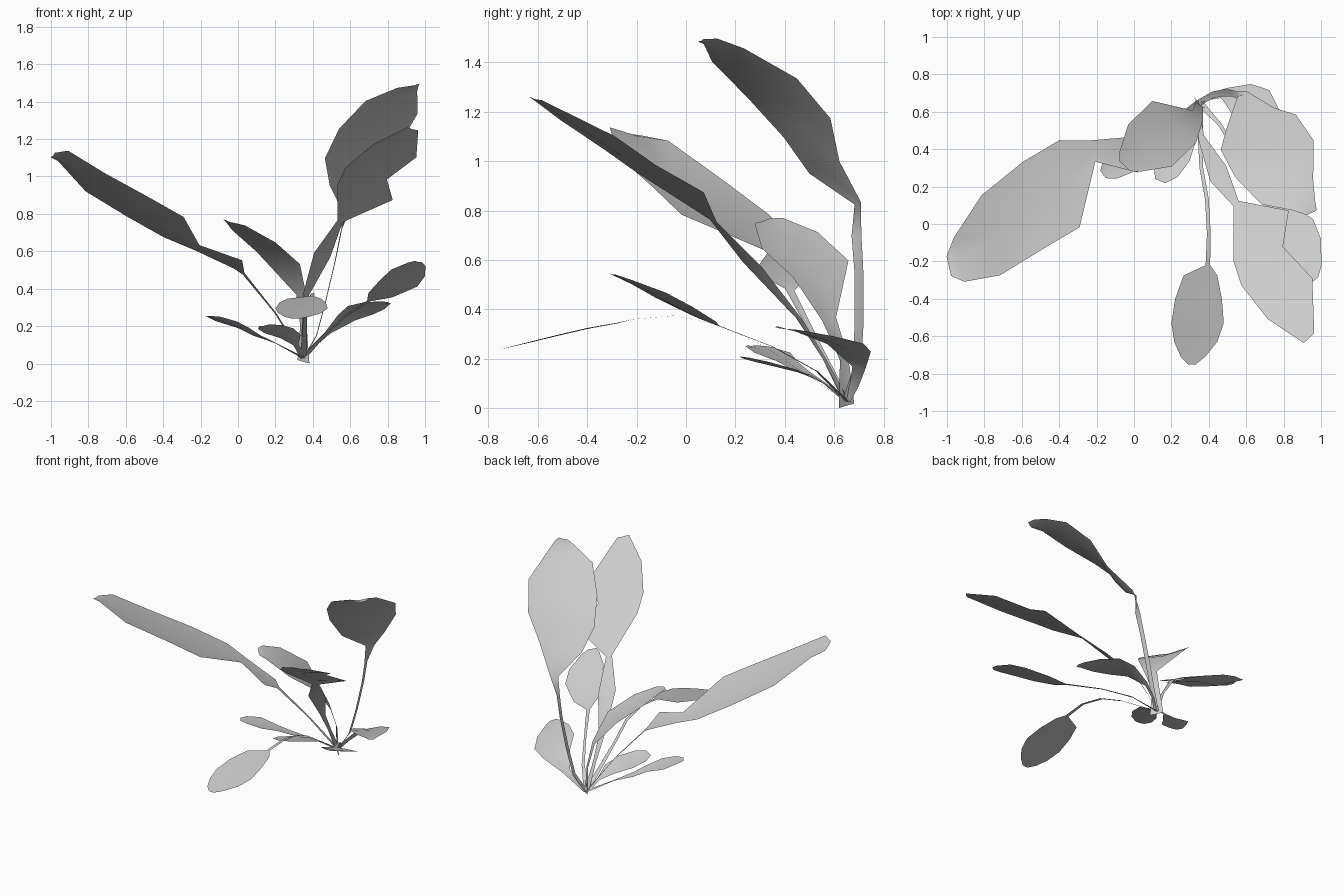
import bpy
from mathutils import Vector

BASE = (0.35, 0.65, 0.03, 0.018)


def leaf(name, side, spine, fold=0.1, stem_side=None, stem=0):
    """V-folded ribbon: spine stations are (x, y, z, half width).
    The first `stem` stations may face another way (stem_side)."""
    pts = [Vector(p[:3]) for p in spine]
    blade = Vector(side).normalized()
    verts, faces = [], []
    for i, p in enumerate(pts):
        s = Vector(stem_side).normalized() if i < stem else blade
        t = pts[min(i + 1, len(pts) - 1)] - pts[max(i - 1, 0)]
        n = t.cross(s).normalized()
        if n.z < 0:
            n.negate()
        w = spine[i][3]
        verts += [p - s * w, p - n * w * fold, p + s * w]
    up = (pts[-1] - pts[0]).cross(blade).z < 0
    for i in range(len(pts) - 1):
        for k in range(2):
            a = 3 * i + k
            f = (a, a + 1, a + 4, a + 3)
            faces.append(f if up else f[::-1])
    mesh = bpy.data.meshes.new(name)
    mesh.from_pydata(verts, [], faces)
    mesh.polygons.foreach_set("use_smooth", [True] * len(faces))
    obj = bpy.data.objects.new(name, mesh)
    bpy.context.collection.objects.link(obj)
    return obj


# long leaf reaching left, with a winged stalk
leaf("long_left_leaf", (0.22, -0.95, 0.22), [
    BASE, (0.2, 0.53, 0.27, 0.012), (0.03, 0.42, 0.48, 0.02),
    (0.0, 0.37, 0.53, 0.1), (-0.22, 0.39, 0.62, 0.06),
    (-0.345, 0.215, 0.73, 0.245), (-0.54, 0.1, 0.84, 0.245),
    (-0.765, -0.06, 0.97, 0.225), (-0.935, -0.19, 1.11, 0.125),
    (-0.99, -0.225, 1.115, 0.055)], 0.08)

# shorter leaf on a broad upright stalk
leaf("middle_left_leaf", (0.7, -0.68, -0.2), [
    (0.35, 0.65, 0.01, 0.045), (0.35, 0.64, 0.2, 0.025),
    (0.34, 0.58, 0.36, 0.04), (0.215, 0.545, 0.565, 0.165),
    (0.085, 0.42, 0.68, 0.165), (-0.02, 0.335, 0.755, 0.08),
    (-0.05, 0.31, 0.76, 0.04)])

# tallest leaf, its stalk turned sideways
leaf("tall_right_leaf", (0.89, 0.42, 0.17), [
    BASE, (0.42, 0.69, 0.15, 0.018), (0.468, 0.70, 0.33, 0.018),
    (0.52, 0.70, 0.55, 0.018), (0.55, 0.69, 0.7, 0.02),
    (0.58, 0.695, 0.83, 0.03),
    (0.62, 0.56, 0.975, 0.145), (0.665, 0.49, 1.135, 0.225),
    (0.75, 0.35, 1.295, 0.235), (0.82, 0.17, 1.43, 0.155),
    (0.91, 0.1, 1.485, 0.065), (0.95, 0.06, 1.49, 0.03)], 0.12,
    (-0.1, 1, 0.1), 5)

# notched leaf leaning forward right
leaf("front_right_leaf", (0.72, 0.67, -0.2), [
    BASE, (0.35, 0.56, 0.2, 0.012), (0.36, 0.46, 0.36, 0.02),
    (0.45, 0.27, 0.58, 0.06), (0.545, 0.11, 0.76, 0.02),
    (0.68, -0.065, 0.915, 0.205), (0.685, -0.225, 1.015, 0.155),
    (0.835, -0.4, 1.135, 0.165), (0.935, -0.61, 1.255, 0.04)])

# drooping leaf at the front
leaf("drooping_front_leaf", (1, 0, 0), [
    BASE, (0.36, 0.3, 0.26, 0.01), (0.39, 0.13, 0.34, 0.01),
    (0.4, -0.05, 0.375, 0.01), (0.395, -0.22, 0.36, 0.012),
    (0.355, -0.275, 0.347, 0.09), (0.345, -0.4, 0.325, 0.125),
    (0.34, -0.53, 0.295, 0.14), (0.33, -0.63, 0.27, 0.115),
    (0.315, -0.71, 0.25, 0.065), (0.31, -0.75, 0.24, 0.02)], 0.03)

# low leaves on the right
leaf("low_right_leaf", (0.78, 0.6, -0.15), [
    BASE, (0.46, 0.53, 0.15, 0.01), (0.57, 0.35, 0.25, 0.008),
    (0.7, 0.13, 0.335, 0.012), (0.76, 0.07, 0.365, 0.08),
    (0.86, -0.05, 0.43, 0.125), (0.91, -0.15, 0.485, 0.115),
    (0.955, -0.26, 0.53, 0.06), (0.965, -0.3, 0.545, 0.025)])
leaf("low_back_leaf", (0.45, 0.88, -0.15), [
    BASE, (0.4, 0.68, 0.09, 0.02), (0.48, 0.7, 0.165, 0.03),
    (0.58, 0.66, 0.245, 0.1), (0.655, 0.585, 0.285, 0.15),
    (0.73, 0.49, 0.31, 0.12), (0.79, 0.41, 0.325, 0.05),
    (0.81, 0.38, 0.325, 0.02)])

# low leaves on the left
leaf("low_left_leaf", (0.6, -0.8, 0), [
    BASE, (0.2, 0.55, 0.11, 0.006), (0.1, 0.47, 0.15, 0.035),
    (0.03, 0.41, 0.19, 0.05), (-0.06, 0.35, 0.225, 0.09),
    (-0.13, 0.29, 0.25, 0.06), (-0.165, 0.265, 0.255, 0.025)])
leaf("low_front_left_leaf", (0.9, -0.4, 0.15), [
    BASE, (0.31, 0.56, 0.1, 0.015), (0.28, 0.48, 0.145, 0.06),
    (0.22, 0.37, 0.175, 0.085), (0.17, 0.28, 0.195, 0.07),
    (0.14, 0.23, 0.205, 0.03)])
